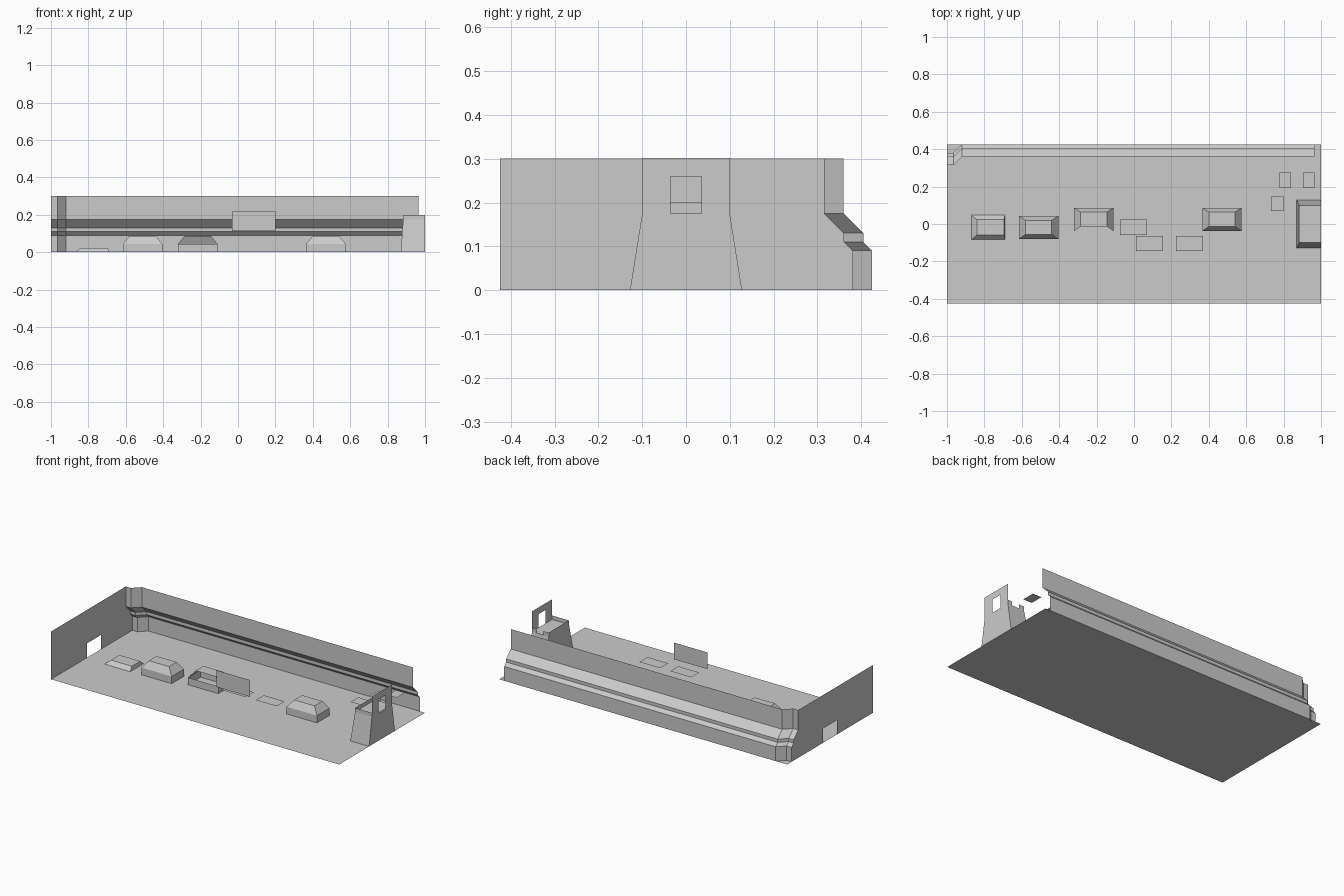
import bpy

if "Cube" in bpy.data.objects:
    bpy.data.objects.remove(bpy.data.objects["Cube"])


def mesh(name, verts, faces):
    me = bpy.data.meshes.new(name)
    me.from_pydata(verts, [], faces)
    me.update()
    ob = bpy.data.objects.new(name, me)
    bpy.context.collection.objects.link(ob)
    return ob


def flat(name, x0, x1, y0, y1, z):
    return mesh(name, [(x0, y0, z), (x1, y0, z), (x1, y1, z), (x0, y1, z)], [(0, 1, 2, 3)])


def loft(name, rings, cap=True, skip=()):
    """Stack of rectangular rings (x0, x1, y0, y1, z); skip holds side face indices to leave open."""
    verts, faces = [], []
    for x0, x1, y0, y1, z in rings:
        verts += [(x0, y0, z), (x1, y0, z), (x1, y1, z), (x0, y1, z)]
    for r in range(len(rings) - 1):
        for i in range(4):
            if r * 4 + i in skip:
                continue
            a, b = r * 4 + i, r * 4 + (i + 1) % 4
            faces.append((a, b, b + 4, a + 4))
    if cap:
        n = len(verts) - 4
        faces.append((n, n + 1, n + 2, n + 3))
    return mesh(name, verts, faces)


# Arena floor
flat("floor", -1, 1, -0.425, 0.425, 0)

# Back wall: stepped profile swept along a path with a jogged left corner
profile = [(0.425, 0), (0.425, 0.09), (0.405, 0.11), (0.405, 0.13), (0.36, 0.175), (0.36, 0.3)]
path = [(-1, -0.045), (-0.965, -0.045), (-0.92, 0), (0.965, 0)]
verts = [(x, y + dy, z) for x, dy in path for y, z in profile]
n = len(profile)
faces = [(i * n + j, (i + 1) * n + j, (i + 1) * n + j + 1, i * n + j + 1)
         for i in range(len(path) - 1) for j in range(n - 1)]
mesh("back_wall", verts, faces)

# Left wall with doorway, its rear edge following the back wall profile
outline = [(-0.425, 0), (-0.07, 0), (-0.07, 0.09), (0.07, 0.09), (0.07, 0)]
outline += [(y - 0.045, z) for y, z in profile] + [(-0.425, 0.3)]
mesh("left_wall", [(-1, y, z) for y, z in outline], [tuple(range(len(outline)))])

# Tower back panel with window
yz = [(-0.128, 0), (0.128, 0), (0.1, 0.175), (0.035, 0.175), (-0.035, 0.175), (-0.1, 0.175),
      (0.1, 0.302), (-0.1, 0.302), (0.035, 0.26), (-0.035, 0.26)]
mesh("tower_panel", [(1, y, z) for y, z in yz],
     [(0, 1, 2, 3, 4, 5), (2, 6, 8, 3), (6, 7, 9, 8), (7, 5, 4, 9)])

# Tower body: sloped sides, platform, parapets with an entrance gap on the rear side
loft("tower_body", [(0.87, 1, -0.128, 0.128, 0), (0.883, 1, -0.1, 0.1, 0.175)], skip=(1,))


def parapet(name, a, b):
    mesh(name, [(*a, 0.175), (*b, 0.175), (*b, 0.2), (*a, 0.2)], [(0, 1, 2, 3)])


parapet("parapet_front", (0.883, -0.1), (1, -0.1))
parapet("parapet_inner", (0.883, 0.1), (0.883, -0.1))
parapet("parapet_rear_a", (0.92, 0.1), (0.883, 0.1))
parapet("parapet_rear_b", (1, 0.1), (0.97, 0.1))


# Bevelled cover blocks; the middle one has an open front slope
def cover(name, x0, x1, y0, y1, skip=()):
    loft(name, [(x0, x1, y0, y1, 0), (x0, x1, y0, y1, 0.045),
                (x0 + 0.035, x1 - 0.035, y0 + 0.025, y1 - 0.022, 0.088)], skip=skip)


cover("cover_left", -0.615, -0.405, -0.08, 0.042)
cover("cover_middle", -0.32, -0.11, -0.038, 0.086, skip=(4,))
cover("cover_right", 0.365, 0.575, -0.038, 0.086)

# Low ramp near the doorway
loft("low_ramp", [(-0.87, -0.69, -0.083, 0.047, 0), (-0.84, -0.695, -0.06, 0.024, 0.024)])

# Floating platforms
for i, p in enumerate([(-0.075, 0.07, -0.06, 0.025, 0.045),
                       (0.01, 0.155, -0.145, -0.065, 0.09),
                       (0.225, 0.37, -0.145, -0.065, 0.09),
                       (0.733, 0.8, 0.07, 0.147, 0.132),
                       (0.777, 0.84, 0.193, 0.276, 0.132),
                       (0.904, 0.966, 0.193, 0.276, 0.174)]):
    flat("platform_%d" % (i + 1), *p)

# Floating upright panel
mesh("upright_panel", [(x, -0.168, z) for x, z in
                       [(-0.033, 0.113), (0.2, 0.113), (0.2, 0.218), (-0.033, 0.218)]], [(0, 1, 2, 3)])
